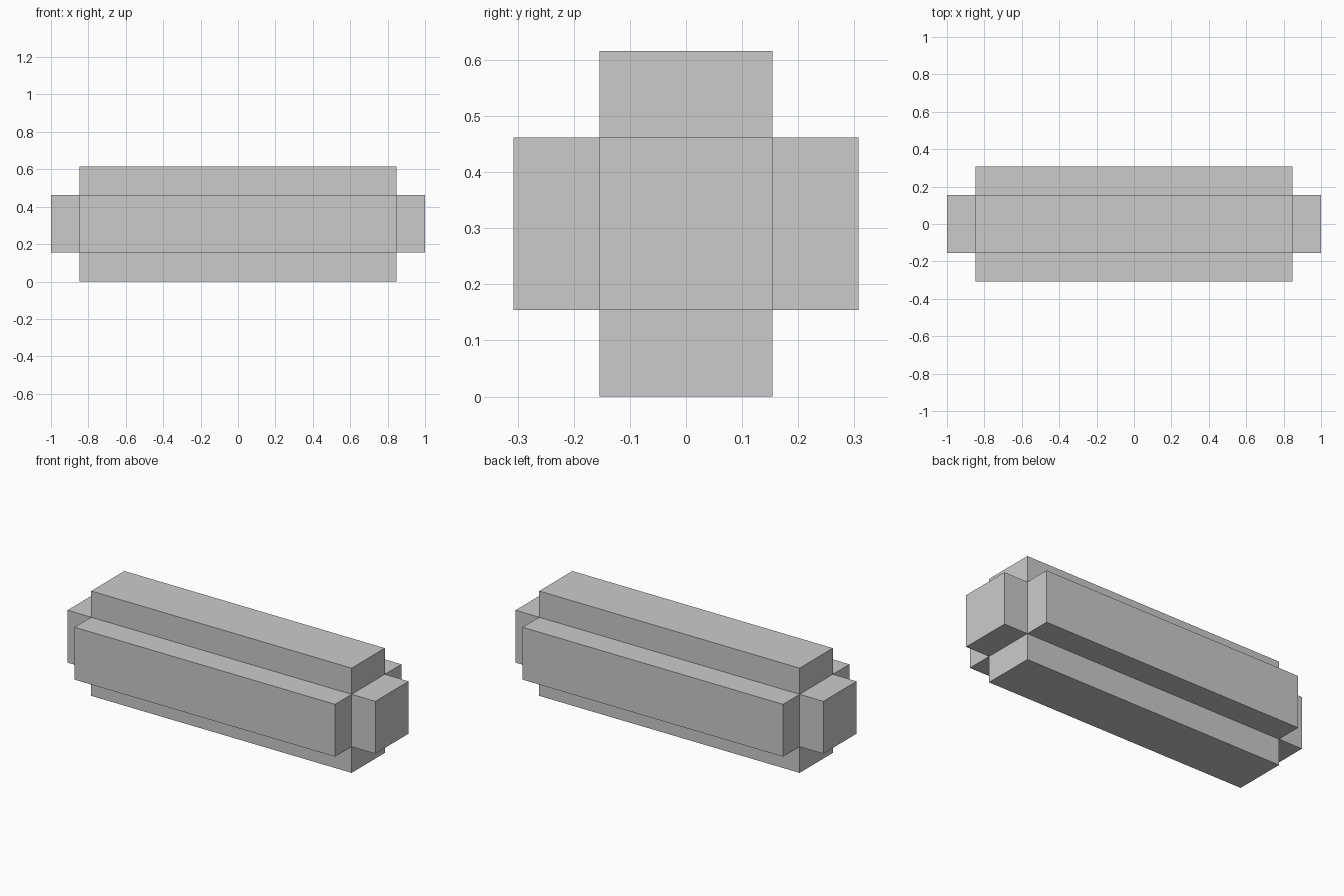
import bpy, bmesh
from mathutils import Matrix

if "Cube" in bpy.data.objects:
    bpy.data.objects.remove(bpy.data.objects["Cube"])

U = 2 / 13  # grid unit: depth of every step

# Core bar, then each of its six faces is pushed out by one unit
bm = bmesh.new()
bmesh.ops.create_cube(bm, size=1)
bmesh.ops.scale(bm, vec=(11 * U, 2 * U, 2 * U), verts=bm.verts)
bm.normal_update()
caps = bmesh.ops.extrude_discrete_faces(bm, faces=bm.faces[:])["faces"]
for face in caps:
    face.normal_update()
    bmesh.ops.translate(bm, vec=face.normal * U, verts=face.verts)
bmesh.ops.translate(bm, vec=(0, 0, 2 * U), verts=bm.verts)
bmesh.ops.recalc_face_normals(bm, faces=bm.faces)

mesh = bpy.data.meshes.new("stepped_bar")
bm.to_mesh(mesh)
bm.free()
bar = bpy.data.objects.new("stepped_bar", mesh)
bpy.context.collection.objects.link(bar)
